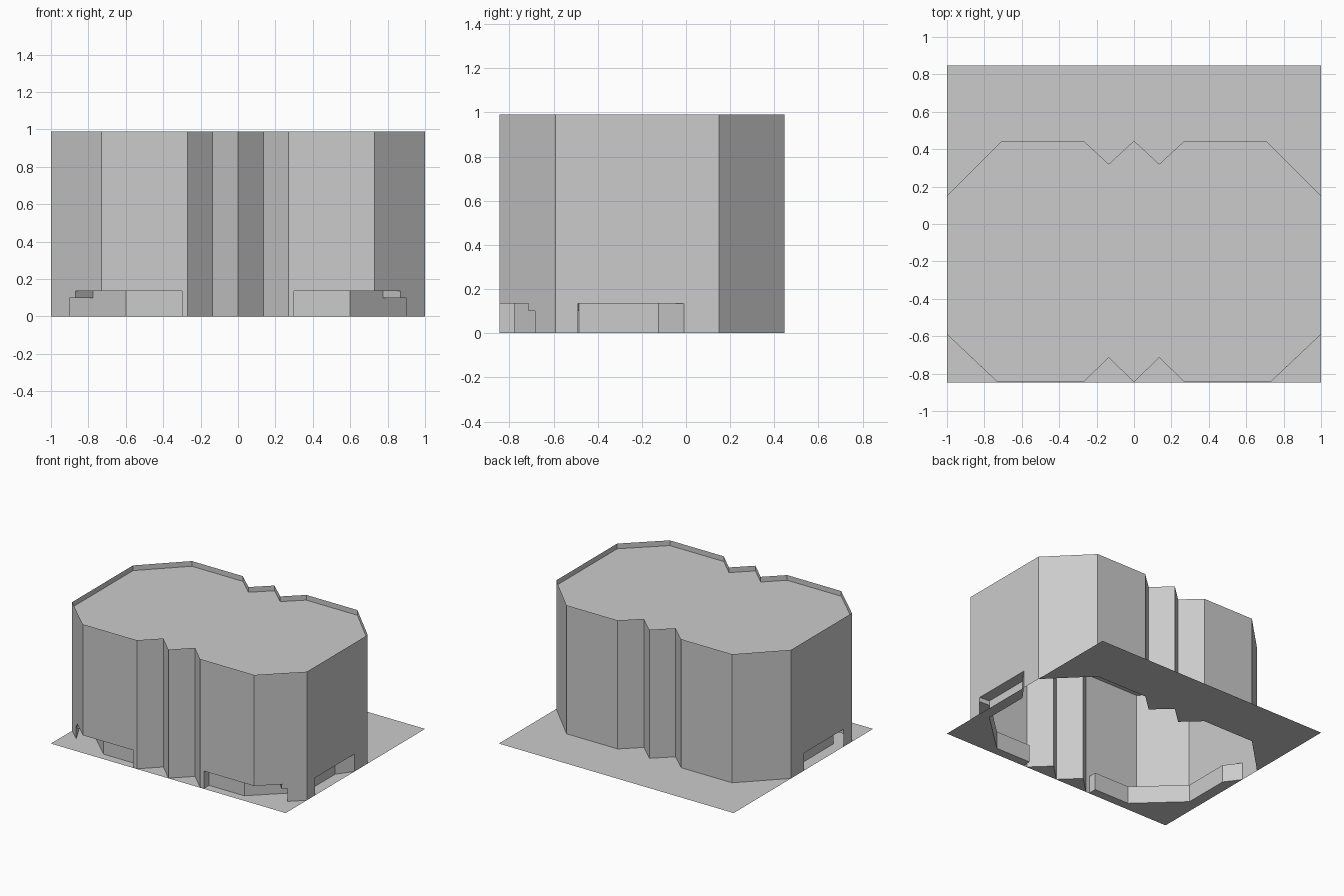
import bpy
import bmesh

cube = bpy.data.objects.get("Cube")
if cube:
    bpy.data.objects.remove(cube, do_unlink=True)

TOP, ROOF, HIGH, LOW = 0.99, 0.95, 0.135, 0.10
FRONT, BACK, EDGE = -0.845, 0.445, 0.848

grey = bpy.data.materials.new("plain_grey")
grey.use_nodes = True
grey.diffuse_color = (0.6, 0.6, 0.6, 1)
grey.node_tree.nodes["Principled BSDF"].inputs["Base Color"].default_value = (0.6, 0.6, 0.6, 1)


def strip(bm, path, z0, z1):
    """Upright wall along a plan path."""
    for a, b in zip(path, path[1:]):
        bm.faces.new([bm.verts.new((*p, z)) for p, z in ((a, z0), (b, z0), (b, z1), (a, z1))])


def slab(bm, path, z, up=True):
    """Flat sheet over a plan outline."""
    face = bm.faces.new([bm.verts.new((*p, z)) for p in path])
    face.normal_update()
    if (face.normal.z > 0) != up:
        face.normal_flip()
    return face


def finish(bm, name, mirror=True):
    bmesh.ops.remove_doubles(bm, verts=bm.verts, dist=0.0005)
    mesh = bpy.data.meshes.new(name)
    bm.to_mesh(mesh)
    bm.free()
    mesh.materials.append(grey)
    obj = bpy.data.objects.new(name, mesh)
    bpy.context.collection.objects.link(obj)
    if mirror:
        obj.modifiers.new("Mirror", "MIRROR").use_clip = True
    return obj


# Plan points of one half, front to back
front_notch = [(0, FRONT), (0.135, -0.715), (0.27, FRONT)]
back_notch = [(0.27, BACK), (0.135, 0.32), (0, BACK)]
front_corner = [(0.73, FRONT), (1, -0.59)]
back_corner = [(1, 0.15), (0.705, BACK)]
outline = front_notch + front_corner + back_corner + back_notch

# Openings at the foot of the walls and the recess behind them
bay_start = (0.3, FRONT)
step_high, step_low = (0.87, -0.713), (0.9, -0.684)
side_start, side_end = (1, -0.49), (1, -0.01)
recess = [bay_start, (0.3, -0.78), (0.6, -0.78), (0.915, -0.485), (0.915, -0.125), side_end]
jamb = (0.776, -0.617)

# Outer walls
bm = bmesh.new()
strip(bm, outline, HIGH, TOP)
strip(bm, front_notch + [bay_start], 0, HIGH)
strip(bm, [step_high, step_low], LOW, HIGH)
strip(bm, [step_low, front_corner[1], side_start], 0, HIGH)
strip(bm, [side_end] + back_corner + back_notch, 0, HIGH)
finish(bm, "outer_walls")

# Recesses and the low passage behind each front corner
bm = bmesh.new()
strip(bm, recess, 0, HIGH)
strip(bm, [jamb, step_high], LOW, HIGH)
strip(bm, [side_start, recess[3]], LOW, HIGH)
strip(bm, [side_start, step_low], 0, LOW)
slab(bm, [bay_start, front_corner[0], step_high, jamb, recess[2], recess[1]], HIGH, False)
slab(bm, [step_high, step_low, side_start, recess[3], jamb], LOW, False)
slab(bm, [side_start, side_end, recess[4], recess[3]], HIGH, False)
finish(bm, "corner_recesses")

# Roof sunk behind a thin parapet
bm = bmesh.new()
other_half = [(-x, y) for x, y in reversed(outline[1:-1])]
top = slab(bm, outline + other_half, TOP)
bmesh.ops.inset_region(bm, faces=[top], thickness=0.009, use_even_offset=True)
sunk = bmesh.ops.extrude_discrete_faces(bm, faces=[top])["faces"][0]
bmesh.ops.translate(bm, verts=sunk.verts[:], vec=(0, 0, ROOF - TOP))
finish(bm, "roof_and_parapet", mirror=False)

# Ground sheet, open beneath the building
bm = bmesh.new()
slab(bm, [(0, -EDGE)] + front_notch + recess + [(1, -EDGE)], 0)
slab(bm, back_corner + [(1, BACK)], 0)
slab(bm, [(1, BACK), back_corner[1]] + back_notch + [(0, EDGE), (1, EDGE)], 0)
finish(bm, "ground_sheet")
